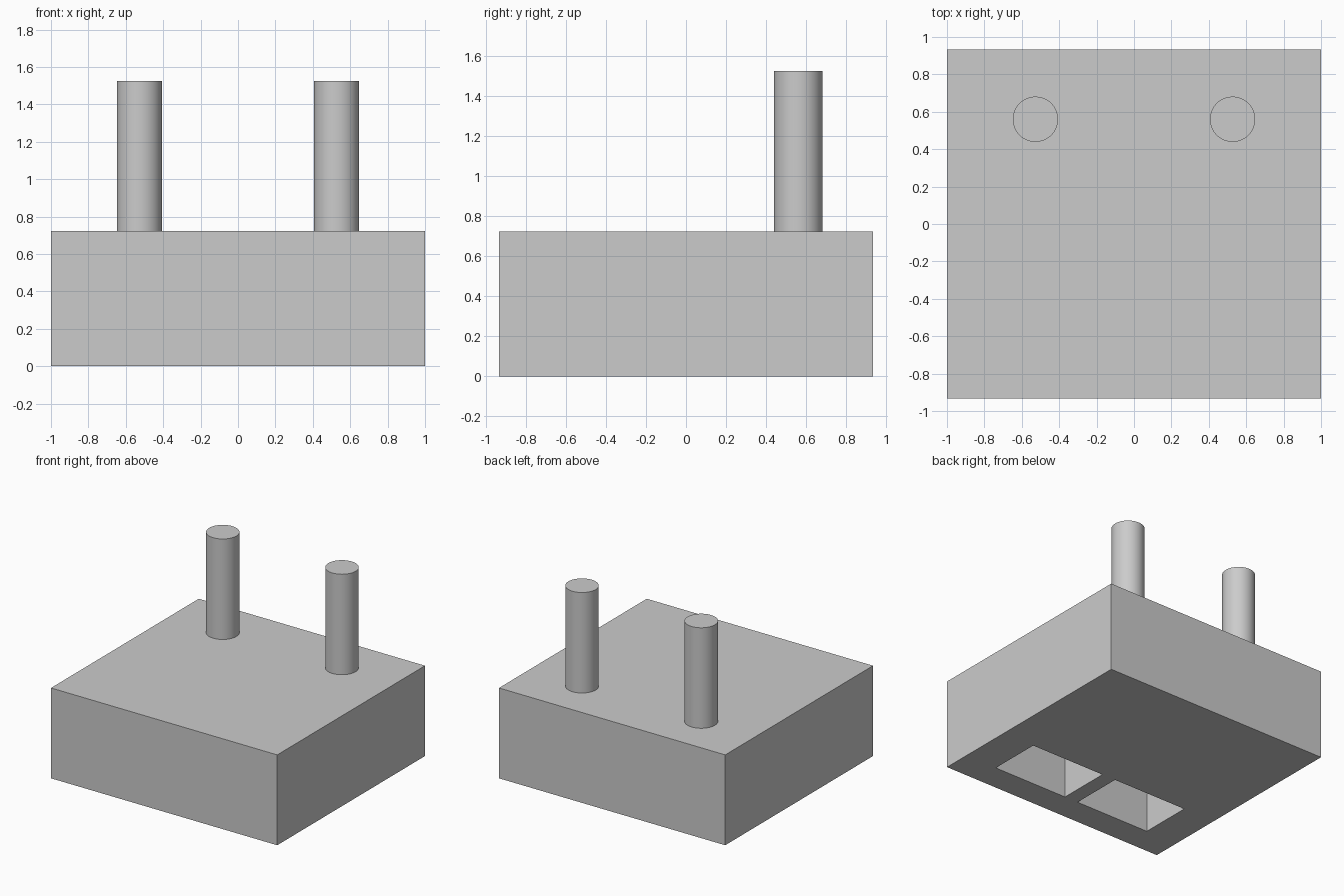
import bpy
import math

default = bpy.data.objects.get("Cube")
if default:
    bpy.data.objects.remove(default, do_unlink=True)

# Single grey material
grey = bpy.data.materials.new("plain grey")
grey.use_nodes = True
colour = (0.6, 0.6, 0.6, 1.0)
grey.diffuse_color = colour
grey.node_tree.nodes["Principled BSDF"].inputs["Base Color"].default_value = colour


def box(name, x, y, z):
    """Box spanning the given (low, high) ranges."""
    spans = (x, y, z)
    bpy.ops.mesh.primitive_cube_add(size=1, location=[(a + b) / 2 for a, b in spans])
    obj = bpy.context.object
    obj.name = name
    obj.scale = [b - a for a, b in spans]
    bpy.ops.object.transform_apply(location=False, rotation=False, scale=True)
    obj.data.materials.append(grey)
    return obj


def post(name, x):
    """Smooth round post standing on the block."""
    bottom, top = 0.722, 1.525
    bpy.ops.mesh.primitive_cylinder_add(
        vertices=64, radius=0.121, depth=top - bottom,
        location=(x, 0.56, (bottom + top) / 2))
    obj = bpy.context.object
    obj.name = name
    obj.data.materials.append(grey)
    bpy.ops.object.shade_smooth_by_angle(angle=math.radians(30))


# Solid block
block = box("block", (-1, 1), (-0.933, 0.933), (0, 0.722))

for side, label in ((1, "left"), (-1, "right")):
    # Rectangular pocket cut into the underside
    near, far = sorted((side * 0.06, side * 0.72))
    cutter = box(label + "_pocket_cutter", (near, far), (-0.713, -0.287), (-0.1, 0.5))
    cut = block.modifiers.new(label + "_pocket", "BOOLEAN")
    cut.operation = "DIFFERENCE"
    cut.solver = "EXACT"
    cut.object = cutter
    bpy.context.view_layer.objects.active = block
    bpy.ops.object.modifier_apply(modifier=cut.name)
    bpy.data.objects.remove(cutter, do_unlink=True)
    # Upright post near the back
    post(label + "_post", side * 0.527)
